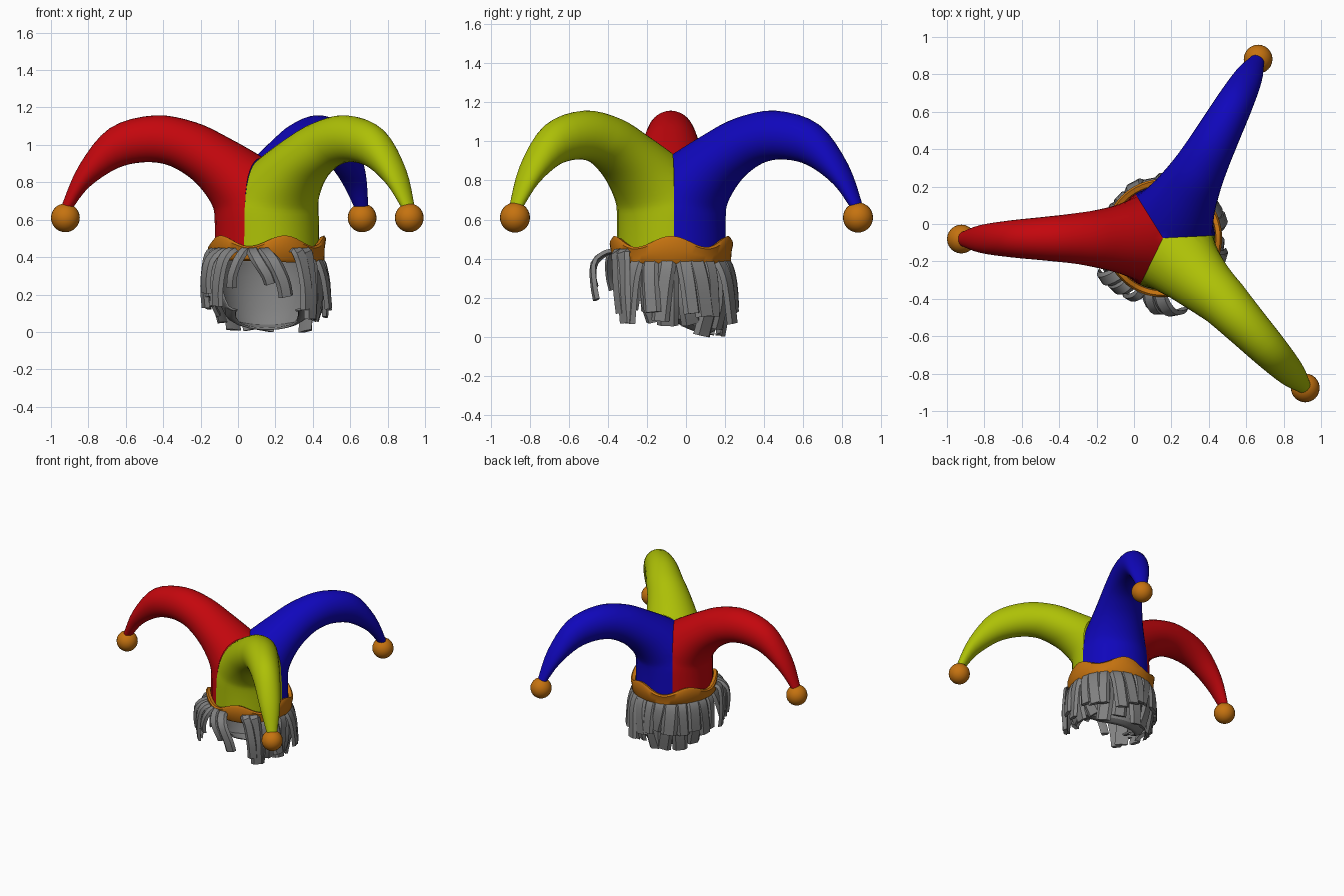
import bpy, bmesh, random
from math import sin, cos, pi, radians
from mathutils import Vector

if "Cube" in bpy.data.objects:
    bpy.data.objects.remove(bpy.data.objects["Cube"])

random.seed(4)
CX, CY = 0.155, -0.075          # hat axis


def material(name, rgb):
    m = bpy.data.materials.new(name)
    m.diffuse_color = (*rgb, 1)
    m.use_nodes = True
    m.node_tree.nodes["Principled BSDF"].inputs["Base Color"].default_value = m.diffuse_color
    return m


ORANGE = material("orange", (0.56, 0.17, 0.005))
GREY = material("grey", (0.22, 0.22, 0.22))


def finish(bm, name, mat=None, angle=40):
    bmesh.ops.recalc_face_normals(bm, faces=bm.faces)
    me = bpy.data.meshes.new(name)
    bm.to_mesh(me)
    bm.free()
    ob = bpy.data.objects.new(name, me)
    bpy.context.collection.objects.link(ob)
    if mat:
        me.materials.append(mat)
    bpy.ops.object.select_all(action='DESELECT')
    ob.select_set(True)
    bpy.context.view_layer.objects.active = ob
    bpy.ops.object.shade_smooth_by_angle(angle=radians(angle))
    return ob


def polar(deg, r, z):
    a = radians(deg)
    return Vector((CX + r * cos(a), CY + r * sin(a), z))


def spline(rows, steps):
    """Catmull-Rom through tuples of values."""
    out = []
    for i in range(len(rows) - 1):
        p0, p1 = rows[max(i - 1, 0)], rows[i]
        p2, p3 = rows[i + 1], rows[min(i + 2, len(rows) - 1)]
        for k in range(steps):
            t = k / steps
            out.append([0.5 * (2 * b + (c - a) * t + (2 * a - 5 * b + 4 * c - d) * t * t
                        + (3 * b - a - 3 * c + d) * t ** 3) for a, b, c, d in zip(p0, p1, p2, p3)])
    return out + [list(rows[-1])]


def loft(bm, rings, close_ring=True, close_path=False, caps=False):
    vs = [[bm.verts.new(p) for p in r] for r in rings]
    n, m = len(vs[0]), len(vs)
    for i in range(m if close_path else m - 1):
        a, b = vs[i], vs[(i + 1) % m]
        for j in range(n if close_ring else n - 1):
            k = (j + 1) % n
            bm.faces.new((a[j], a[k], b[k], b[j]))
    if caps:
        bm.faces.new(vs[0])
        bm.faces.new(vs[-1])


# Horns: rings given by outer/lower point, inner/upper point, half width
HORN = [(.28, .40, -.28, .40, .28), (.28, .60, -.28, .66, .275),
        (.295, .68, -.17, .80, .24), (.36, .775, 0.0, .92, .195),
        (.44, .845, .20, 1.035, .16), (.54, .895, .38, 1.12, .136),
        (.66, .907, .60, 1.158, .117), (.80, .875, .84, 1.09, .098),
        (.95, .775, 1.005, .89, .074), (1.04, .66, 1.10, .67, .038)]
SEAMS = (3, 122, 244, 363)


def horn(name, s0, s1, tip, reach, rgb):
    bm = bmesh.new()
    rows = spline(HORN, 4)
    mid = (s0 + s1) / 2
    rings = []
    for i, (lu, lz, uu, uz, w) in enumerate(rows):
        t = min(1, i / 20)
        a = radians(mid + (tip - mid) * t)
        ring = []
        for k in range(32):
            c, s = cos(2 * pi * k / 32), sin(2 * pi * k / 32)
            u = (lu + uu) / 2 + (lu - uu) / 2 * c
            u *= 1 + (reach - 1) * t
            z = (lz + uz) / 2 + (lz - uz) / 2 * c
            v = w * s
            ring.append((CX + u * cos(a) - v * sin(a), CY + u * sin(a) + v * cos(a), z))
        rings.append(ring)
    loft(bm, rings)
    bmesh.ops.holes_fill(bm, edges=[e for e in bm.edges if e.is_boundary and e.verts[0].co.z > .5])
    # trim to the wedge between the two seams
    for s in (s0 - 90, s1 + 90):
        bmesh.ops.bisect_plane(bm, geom=bm.verts[:] + bm.edges[:] + bm.faces[:], clear_outer=True,
                               plane_co=(CX, CY, 0), plane_no=(cos(radians(s)), sin(radians(s)), 0))
    finish(bm, name + "_horn", material(name, rgb), 60)
    # bell on the tip
    bm = bmesh.new()
    bmesh.ops.create_uvsphere(bm, u_segments=24, v_segments=14, radius=0.077)
    bmesh.ops.translate(bm, verts=bm.verts, vec=polar(tip, 1.078 * reach, 0.61))
    finish(bm, name + "_bell", ORANGE)


horn("blue", SEAMS[0], SEAMS[1], 62, 1.005, (0.005, 0.002, 0.5))
horn("red", SEAMS[1], SEAMS[2], 180.3, 1.0, (0.55, 0.002, 0.004))
horn("yellow", SEAMS[2], SEAMS[3], 313.5, 1.025, (0.42, 0.53, 0.002))

# Brim band with a wavy top edge
bm = bmesh.new()
rings = []
for d in range(0, 360, 5):
    wave = 0.485 + 0.028 * cos(5 * radians(d))
    low = 0.378 + 0.008 * cos(radians(d - 190))
    rings.append([polar(d, r, low + (wave - low) * h) for r, h in
                  ((.265, 0), (.29, -.03), (.306, .1), (.308, .5), (.316, .9), (.306, 1.02), (.283, .95))])
loft(bm, rings, close_path=True)
finish(bm, "brim_band", ORANGE, 50)

# Back of the hair: half bowl, open to the front
bm = bmesh.new()
rings = []
for d in range(-25, 206, 15):
    k = max(0, sin(radians(d))) ** .5
    bottom = 0.12 - 0.10 * k
    prof = spline(((.27, .42), (.285, .30), (.262, bottom + .10), (.225, bottom + .01), (.17, bottom - .01)), 2)
    rings.append([polar(d, r, z) for r, z in prof])
loft(bm, rings, close_ring=False)
hair = finish(bm, "hair_back", GREY, 20)
sol = hair.modifiers.new("thickness", 'SOLIDIFY')
sol.thickness = 0.012
# scalp closing the hat from below
bm = bmesh.new()
loft(bm, [[polar(d, r, z) for d in range(0, 360, 12)]
          for r, z in ((.28, .39), (.2, .41), (.1, .42), (.01, .42))])
finish(bm, "scalp", GREY)


def strand(bm, path, width, thick=0.02):
    """Flat lock along (angle, radius, z) points."""
    pts = [polar(*p) for p in spline(path, 3)]
    rings = []
    for i, p in enumerate(pts):
        t = (pts[min(i + 1, len(pts) - 1)] - pts[max(i - 1, 0)]).normalized()
        out = Vector((p.x - CX, p.y - CY, 0)).normalized()
        flat = out.cross(Vector((0, 0, 1)))
        side = (flat - t * flat.dot(t)).normalized()
        nrm = side.cross(t).normalized()
        w = width / 2
        rings.append([p - side * w, p - side * w * .6 + nrm * thick, p + side * w * .6 + nrm * thick,
                      p + side * w, p - nrm * thick * .3])
    loft(bm, rings, caps=True)


# Hanging locks round the sides and back, a long layer under a short one
bm = bmesh.new()
for i in range(17):
    d = -36 + i * 252 / 16 + random.uniform(-3, 3)
    end = random.uniform(.06, .13) if d < 75 else random.uniform(.12, .19)
    flare = random.uniform(.30, .345)
    twist = random.uniform(-8, 8)
    strand(bm, ((d, .265, .40), (d, .298, .36), (d + twist * .4, (flare + .31) / 2, .27),
                (d + twist, flare, end)), random.uniform(.085, .12))
for i in range(10):
    d = -25 + i * 23 + random.uniform(-4, 4)
    end = random.uniform(.005, .05) if 20 < d < 150 else random.uniform(.05, .10)
    strand(bm, ((d, .27, .40), (d, .285, .30), (d, .285, .17),
                (d + random.uniform(-6, 6), .255, end)), .11)
finish(bm, "hair_locks", GREY, 35)

# Fringe locks curling out over the forehead
bm = bmesh.new()
for d, turn, r, end, w in ((-156, -4, .35, .13, .09), (-141, -6, .385, .21, .085), (-127, -8, .37, .14, .08),
                           (-112, -9, .36, .24, .06), (-104, 14, .39, .26, .07), (-93, 15, .40, .19, .08),
                           (-60, 8, .34, .12, .08), (-50, 4, .335, .07, .09)):
    strand(bm, ((d, .25, .41), (d, .315, .43), (d + turn * .5, r - .01, .38),
                (d + turn, r, (end + .36) / 2), (d + turn * 1.2, r - .01, end)), w)
finish(bm, "hair_fringe", GREY, 35)
